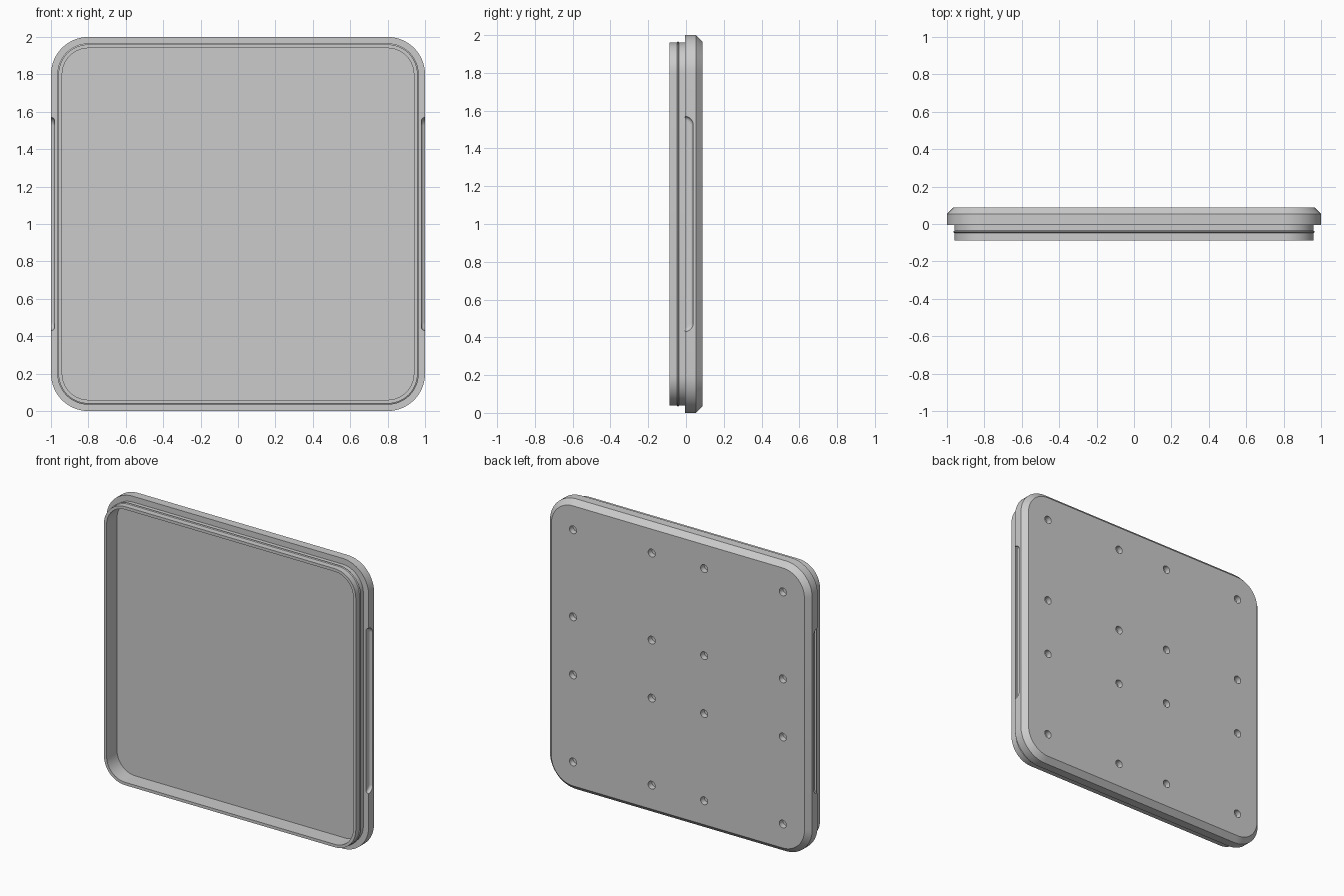
import bpy, bmesh, math
from mathutils import Matrix, Vector

if "Cube" in bpy.data.objects:
    bpy.data.objects.remove(bpy.data.objects["Cube"])

grey = bpy.data.materials.new("plain grey")
grey.use_nodes = True
GREY = (0.6, 0.6, 0.6, 1)
grey.diffuse_color = GREY
grey.node_tree.nodes["Principled BSDF"].inputs["Base Color"].default_value = GREY


def rounded_outline(half_w, half_h, radius, steps=14):
    """Rounded rectangle as 2D points, counter-clockwise."""
    points = []
    for corner, (sx, sy) in enumerate([(1, 1), (-1, 1), (-1, -1), (1, -1)]):
        for i in range(steps + 1):
            a = math.pi / 2 * (corner + i / steps)
            points.append((sx * (half_w - radius) + radius * math.cos(a),
                           sy * (half_h - radius) + radius * math.sin(a)))
    return points


def finish(bm, name):
    bmesh.ops.recalc_face_normals(bm, faces=bm.faces)
    mesh = bpy.data.meshes.new(name)
    bm.to_mesh(mesh)
    bm.free()
    mesh.materials.append(grey)
    obj = bpy.data.objects.new(name, mesh)
    bpy.context.collection.objects.link(obj)
    return obj


def skin(name, loops):
    """Solid skinned through a chain of matching loops, capped at both ends."""
    bm = bmesh.new()
    rings = [[bm.verts.new(p) for p in loop] for loop in loops]
    for a, b in zip(rings, rings[1:]):
        for i in range(len(a)):
            j = (i + 1) % len(a)
            bm.faces.new((a[i], a[j], b[j], b[i]))
    bm.faces.new(rings[0])
    bm.faces.new(rings[-1])
    return finish(bm, name)


# Lid section, as (half width, y), from the back panel round to the tray floor
BACK, STEP, FRONT, FLOOR = 0.0885, -0.0055, -0.0885, 0.025
section = [
    (0.965, BACK), (1.0, BACK - 0.035),                 # chamfered back edge
    (1.0, STEP), (0.96, STEP),                          # plate front
    (0.96, -0.036), (0.966, -0.040),                    # snap bead on the lip
    (0.966, -0.044), (0.96, -0.048),
    (0.96, FRONT), (0.94, FRONT), (0.94, FLOOR),        # lip and tray wall
]
lid = skin("lid", [[(u, y, v + 1) for u, v in rounded_outline(h, h, h - 0.8)]
                   for h, y in section])

# Finger recesses on both sides, filleted towards their floor
FILLET = 0.02
recess = [(FILLET * (1 - math.sin(t * math.pi / 12)), 1 - FILLET * math.cos(t * math.pi / 12))
          for t in range(7)] + [(0, 1.05)]
cutters = []
for side in (1, -1):
    cutters.append(skin("recess_cutter", [
        [(side * x, u - 0.062, v + 1)
         for u, v in rounded_outline(0.1 - inset, 0.57 - inset, 0.045 - inset)]
        for inset, x in recess]))

# Four by four blind holes in the back panel
bm = bmesh.new()
spots = (-0.8, -0.2, 0.2, 0.8)
for x in spots:
    for z in spots:
        place = Matrix.Translation(Vector((x, BACK, z + 1))) @ Matrix.Rotation(math.pi / 2, 4, 'X')
        bmesh.ops.create_cone(bm, cap_ends=True, segments=24, radius1=0.027,
                              radius2=0.027, depth=0.08, matrix=place)
cutters.append(finish(bm, "hole_cutter"))

bpy.ops.object.select_all(action='DESELECT')
bpy.context.view_layer.objects.active = lid
lid.select_set(True)
for cutter in cutters:
    mod = lid.modifiers.new("cut", 'BOOLEAN')
    mod.operation = 'DIFFERENCE'
    mod.solver = 'EXACT'
    mod.object = cutter
    bpy.ops.object.modifier_apply(modifier=mod.name)
    bpy.data.objects.remove(cutter)

bpy.ops.object.shade_smooth_by_angle(angle=math.radians(25))
